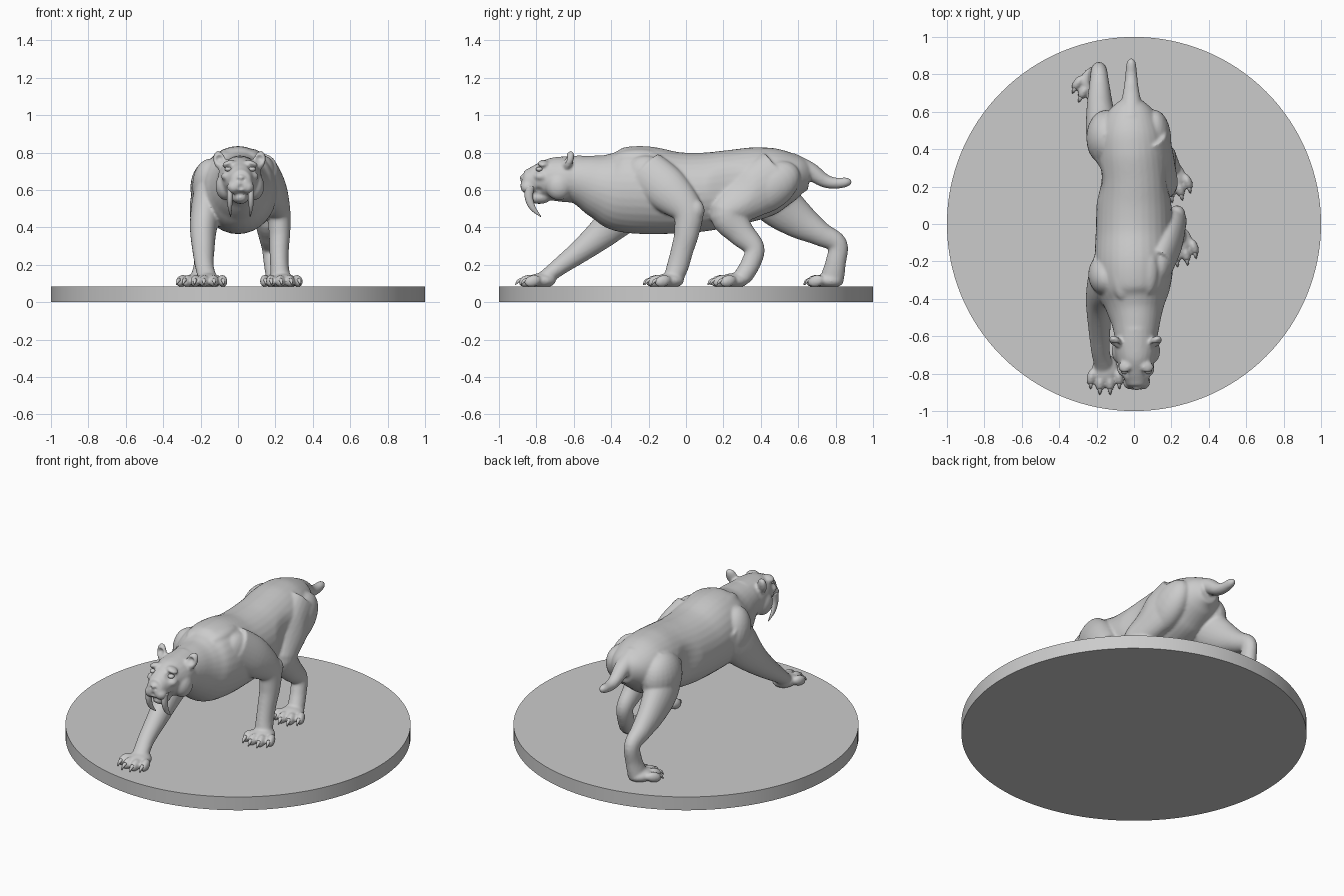
import bpy, bmesh, math
from mathutils import Vector, Matrix, Euler


def catmull(pts, steps):
    p = [pts[0]] + list(pts) + [pts[-1]]
    out = []
    for i in range(1, len(p) - 2):
        for s in range(steps):
            t = s / steps
            out.append([0.5 * (2 * b + (c - a) * t + (2 * a - 5 * b + 4 * c - d) * t * t
                               + (3 * b - a - 3 * c + d) * t ** 3)
                        for a, b, c, d in zip(p[i - 1], p[i], p[i + 1], p[i + 2])])
    return out + [list(pts[-1])]


def tube(bm, pts, n=24, steps=6):
    """Loft ellipses along a smooth path; each point is x, y, z, side radius, in-plane radius."""
    path = catmull(pts, steps)
    pos = [Vector(p[:3]) for p in path]
    rings = []
    for i, p in enumerate(path):
        t = (pos[min(i + 1, len(pos) - 1)] - pos[max(i - 1, 0)]).normalized()
        side = Vector((1, 0, 0))
        side = (side - t * t.dot(side)).normalized()
        up = t.cross(side)
        rings.append([bm.verts.new(pos[i] + side * p[3] * math.cos(a) + up * p[4] * math.sin(a))
                      for a in (2 * math.pi * k / n for k in range(n))])
    for r, q in zip(rings, rings[1:]):
        for k in range(n):
            bm.faces.new((r[k], r[(k + 1) % n], q[(k + 1) % n], q[k]))
    bm.faces.new(rings[0][::-1])
    bm.faces.new(rings[-1])


def ball(bm, c, r, rot=(0, 0, 0)):
    m = Matrix.LocRotScale(Vector(c), Euler(rot), Vector(r))
    bmesh.ops.create_uvsphere(bm, u_segments=24, v_segments=16, radius=1, matrix=m)


def finish(bm, name):
    bmesh.ops.recalc_face_normals(bm, faces=bm.faces)
    me = bpy.data.meshes.new(name)
    bm.to_mesh(me)
    bm.free()
    ob = bpy.data.objects.new(name, me)
    bpy.context.collection.objects.link(ob)
    me.shade_smooth()
    return ob


# round base
FLOOR = 0.085
bpy.ops.mesh.primitive_cylinder_add(vertices=128, radius=1, depth=FLOOR, location=(0, 0, FLOOR / 2))
bpy.context.object.name = "base_disc"
bpy.ops.object.shade_smooth_by_angle(angle=math.radians(30))

body, claws, teeth, eyes = (bmesh.new() for _ in range(4))

# torso and neck: y, top, bottom, centre x, half width
trunk = [(-.60, .785, .545, .01, .115), (-.53, .79, .50, .01, .13), (-.45, .80, .44, .005, .155),
         (-.36, .825, .38, 0, .19), (-.22, .834, .364, 0, .21), (-.05, .803, .366, 0, .205),
         (.10, .80, .38, 0, .20), (.25, .815, .41, 0, .19), (.40, .832, .45, -.01, .185),
         (.50, .825, .50, -.015, .17), (.60, .785, .56, -.015, .125), (.66, .735, .60, -.015, .06)]
tube(body, [(x, y, (a + b) / 2, w, (a - b) / 2) for y, a, b, x, w in trunk], 32)

# tail
tube(body, [(-.015, .56, .73, .07, .07), (-.015, .66, .70, .052, .05), (-.015, .74, .65, .038, .037),
            (-.015, .80, .636, .032, .03), (-.015, .86, .642, .025, .025), (-.015, .887, .645, .008, .01)])

# head
skull = [(-.56, .785, .53, .01, .11), (-.65, .78, .535, .01, .118), (-.72, .772, .545, .01, .105),
         (-.78, .745, .565, .012, .085), (-.83, .718, .58, .015, .066), (-.865, .70, .59, .015, .052),
         (-.88, .68, .615, .015, .03)]
tube(body, [(x, y, (a + b) / 2, w, (a - b) / 2) for y, a, b, x, w in skull])
ball(body, (.013, -.785, .56), (.045, .065, .035))
ball(body, (.015, -.872, .665), (.026, .018, .018))
for s in (-1, 1):
    ball(body, (.014 + s * .036, -.845, .615), (.036, .04, .036))
    ball(body, (.01 + s * .075, -.68, .62), (.055, .07, .075))
    ball(body, (.01 + s * .062, -.765, .742), (.036, .03, .015), (0, s * .35, 0))
    ball(body, (.01 + s * .066, -.775, .672), (.035, .04, .025))
    ball(body, (.008 + s * .107, -.628, .757), (.034, .024, .056), (-.25, s * .35, s * .3))
    ball(eyes, (.012 + s * .064, -.784, .711), (.019, .019, .013))
    # sabre teeth
    x = .013 + s * .056
    tube(teeth, [(x, -.835, .62, .017, .024), (x, -.84, .56, .016, .022),
                 (x, -.82, .505, .011, .016), (x - s * .004, -.775, .456, .002, .002)], 16)

# legs: front left, front right, hind left, hind right
tube(body, [(-.13, -.22, .66, .09, .14), (-.165, -.32, .51, .085, .125), (-.185, -.42, .395, .072, .09),
            (-.185, -.55, .285, .06, .065), (-.18, -.67, .195, .05, .048), (-.165, -.75, .135, .05, .04),
            (-.16, -.80, .115, .05, .03)])
tube(body, [(.13, -.22, .70, .08, .12), (.18, -.10, .60, .08, .12), (.215, .005, .49, .065, .085),
            (.222, .005, .38, .058, .068), (.22, -.02, .28, .052, .06), (.222, -.045, .19, .05, .058),
            (.23, -.075, .11, .055, .05)])
tube(body, [(-.11, .38, .68, .10, .15), (-.16, .48, .54, .095, .13), (-.18, .60, .44, .075, .10),
            (-.185, .72, .365, .058, .066), (-.187, .81, .31, .045, .053), (-.19, .80, .21, .045, .055),
            (-.20, .785, .14, .05, .062), (-.205, .78, .095, .05, .055)])
tube(body, [(.09, .49, .68, .09, .14), (.12, .37, .60, .09, .14), (.155, .225, .48, .08, .10),
            (.165, .29, .375, .06, .075), (.175, .365, .29, .048, .055), (.185, .345, .205, .047, .052),
            (.20, .30, .13, .05, .05)])

# shoulder, elbow, hip and thigh muscles
ball(body, (-.15, -.27, .62), (.095, .11, .15), (.3, 0, 0))
ball(body, (.135, -.18, .66), (.075, .15, .11), (-.6, 0, 0))
ball(body, (.23, .05, .49), (.045, .05, .06))
ball(body, (.11, .44, .61), (.09, .19, .12), (.6, 0, 0))
ball(body, (-.15, .46, .61), (.105, .15, .15))
ball(body, (-.06, -.28, .77), (.06, .13, .045))
ball(body, (.07, -.25, .775), (.06, .13, .045))


def paw(x, y, ang):
    """Palm, four toes and claws, pointing to -y turned by ang."""
    rot = Matrix.Rotation(ang, 3, 'Z')

    def at(u, f, z):
        return Vector((x, y, z)) + rot @ Vector((u, -f, 0))
    ball(body, at(0, 0, .115), (.07, .08, .04), (0, 0, ang))
    for u, f in ((-.073, .045), (-.026, .075), (.026, .075), (.073, .045)):
        turn = ang + u * 2.5
        ball(body, at(u, f, .113), (.025, .047, .032), (.25, 0, turn))
        pts = [(.03, .118, .012), (.048, .112, .009), (.062, .092, .002)]
        tube(claws, [(*at(u * (1 + d), f + d, z), r, r) for d, z, r in pts], 10, 3)


paw(-.155, -.775, 0)
paw(.24, -.09, .15)
paw(-.215, .765, -.42)
paw(.205, .255, .2)

# blend all flesh into one skin
cat = finish(body, "cat_body")
rm = cat.modifiers.new("blend", 'REMESH')
rm.mode = 'VOXEL'
rm.voxel_size = .008
rm.use_smooth_shade = True
sm = cat.modifiers.new("soften", 'SMOOTH')
sm.factor = .5
sm.iterations = 7
bpy.context.view_layer.objects.active = cat
for m in ("blend", "soften"):
    bpy.ops.object.modifier_apply(modifier=m)


def press(c, r, vec):
    c, vec = Vector(c), Vector(vec)
    for v in cat.data.vertices:
        d = (v.co - c).length
        if d < r:
            v.co += vec * (1 - (d / r) ** 2) ** 2


# sculpted hollows: ears, eye sockets, mouth corners, nose bridge, flanks
for s in (-1, 1):
    press((.008 + s * .107, -.65, .765), .032, (0, .022, 0))
    press((.012 + s * .06, -.80, .712), .032, (-s * .006, .012, 0))
    press((.013 + s * .07, -.79, .592), .03, (-s * .014, 0, 0))
    press((.015 + s * .017, -.885, .655), .012, (0, .008, 0))
    press((s * .19, .24, .62), .14, (-s * .018, 0, 0))
press((.015, -.885, .615), .022, (0, .012, 0))
cat.data.shade_smooth()

finish(claws, "claws")
finish(teeth, "sabre_teeth")
finish(eyes, "eyes")
